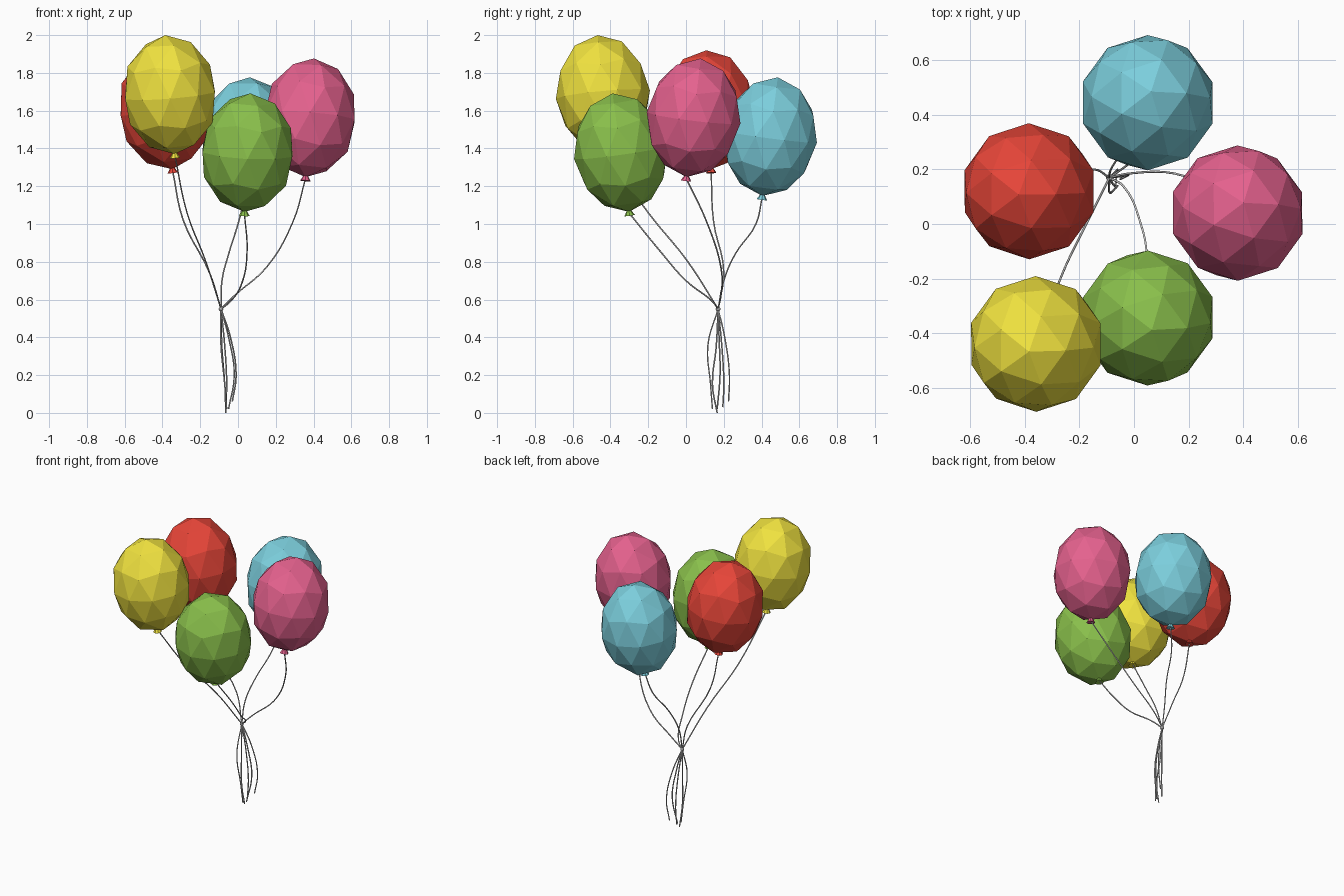
import bpy
from mathutils import Vector, Matrix

if "Cube" in bpy.data.objects:
    bpy.data.objects.remove(bpy.data.objects["Cube"])

TIE = Vector((-0.09, 0.17, 0.55))


def material(name, rgb):
    m = bpy.data.materials.new(name)
    m.diffuse_color = (*rgb, 1)
    m.use_nodes = True
    m.node_tree.nodes["Principled BSDF"].inputs["Base Color"].default_value = m.diffuse_color
    return m


def string(name, points, radius=0.004):
    """Thin smooth tube through the given points."""
    cu = bpy.data.curves.new(name, 'CURVE')
    cu.dimensions = '3D'
    cu.resolution_u = 5
    cu.bevel_depth = radius
    cu.bevel_resolution = 1
    cu.use_fill_caps = True
    sp = cu.splines.new('BEZIER')
    sp.bezier_points.add(len(points) - 1)
    for bp, p in zip(sp.bezier_points, points):
        bp.co = p
        bp.handle_left_type = bp.handle_right_type = 'AUTO'
    ob = bpy.data.objects.new(name, cu)
    bpy.context.collection.objects.link(ob)
    return ob


def balloon(name, rgb, centre, slope, path):
    """Faceted balloon leaning outward, with a flared neck and a string."""
    mat = material(name + "_rubber", rgb)
    axis = Vector((-slope[0], -slope[1], 1)).normalized()
    rot = Vector((0, 0, 1)).rotation_difference(axis).to_matrix().to_4x4()
    place = Matrix.Translation(centre) @ rot
    # body
    bpy.ops.mesh.primitive_ico_sphere_add(subdivisions=2, radius=1)
    body = bpy.context.object
    body.name = name + "_balloon"
    body.data.transform(Matrix.Diagonal((0.25, 0.25, 0.317, 1)))
    body.matrix_world = place
    body.data.materials.append(mat)
    # neck
    bpy.ops.mesh.primitive_cone_add(vertices=8, radius1=0.028, radius2=0.01, depth=0.03)
    neck = bpy.context.object
    neck.name = name + "_neck"
    neck.matrix_world = place @ Matrix.Translation((0, 0, -0.322))
    neck.data.materials.append(mat)
    # string from the tie up to the neck
    end = place @ Vector((0, 0, -0.325))
    string(name + "_string", [TIE] + path + [end])


balloon("yellow", (0.87, 0.76, 0.05), (-0.36, -0.44, 1.685), (0.08, 0.09),
        [(-0.17, 0.01, 0.8), (-0.27, -0.2, 1.06)])
balloon("red", (0.80, 0.06, 0.04), (-0.385, 0.12, 1.605), (0.12, 0.04),
        [(-0.15, 0.2, 0.74), (-0.29, 0.145, 1.02)])
balloon("pink", (0.78, 0.12, 0.27), (0.38, 0.04, 1.5625), (-0.07, -0.12),
        [(-0.02, 0.185, 0.62), (0.15, 0.185, 0.77), (0.29, 0.11, 1.01)])
balloon("blue", (0.2, 0.62, 0.72), (0.05, 0.445, 1.4625), (-0.04, -0.13),
        [(-0.085, 0.2, 0.7), (-0.05, 0.26, 0.84), (0.0, 0.37, 1.0)])
balloon("green", (0.25, 0.52, 0.07), (0.05, -0.345, 1.378), (-0.05, 0.14),
        [(-0.04, 0.14, 0.59), (0.025, 0.0, 0.7), (0.048, -0.14, 0.86)])

# loose string ends below the tie
tails = [
    [(-0.09, 0.116, 0.36), (-0.07, 0.13, 0.15), (-0.06, 0.14, 0.02)],
    [(-0.085, 0.16, 0.35), (-0.07, 0.14, 0.15), (-0.065, 0.165, 0.0)],
    [(-0.04, 0.205, 0.4), (-0.01, 0.23, 0.2), (-0.03, 0.225, 0.06)],
    [(-0.07, 0.19, 0.35), (-0.06, 0.2, 0.15), (-0.065, 0.195, 0.03)],
    [(-0.05, 0.175, 0.4), (-0.02, 0.18, 0.2), (-0.05, 0.165, 0.02)],
]
for i, pts in enumerate(tails):
    string(f"string_tail_{i + 1}", [TIE] + pts)

# tie holding the strings together
bpy.ops.mesh.primitive_ico_sphere_add(subdivisions=2, radius=0.013, location=TIE)
bpy.context.object.name = "string_tie"
